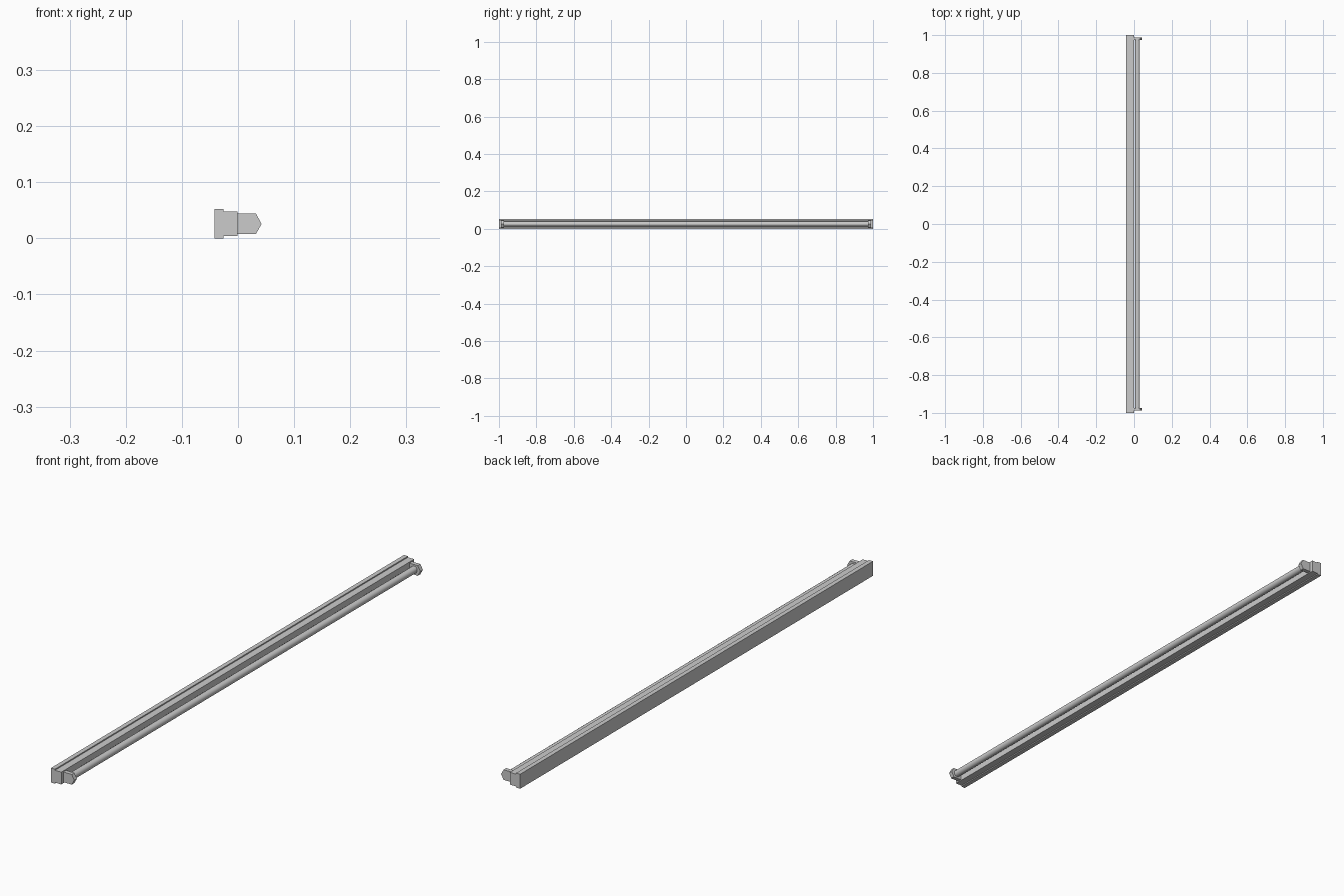
import bpy, bmesh, math

if "Cube" in bpy.data.objects:
    bpy.data.objects.remove(bpy.data.objects["Cube"])

def extrude_y(name, profile, y0, y1):
    """Closed prism from an (x, z) profile running along y."""
    bm = bmesh.new()
    face = bm.faces.new([bm.verts.new((x, y0, z)) for x, z in profile])
    ext = bmesh.ops.extrude_face_region(bm, geom=[face])
    moved = [v for v in ext["geom"] if isinstance(v, bmesh.types.BMVert)]
    bmesh.ops.translate(bm, verts=moved, vec=(0, y1 - y0, 0))
    bmesh.ops.recalc_face_normals(bm, faces=bm.faces[:])
    mesh = bpy.data.meshes.new(name)
    bm.to_mesh(mesh)
    bm.free()
    obj = bpy.data.objects.new(name, mesh)
    bpy.context.collection.objects.link(obj)
    return obj

def rect(x0, x1, z0, z1):
    return [(x0, z0), (x1, z0), (x1, z1), (x0, z1)]

# Mounting rail and the slightly narrower housing in front of it
extrude_y("mounting_rail", rect(-0.042, -0.026, 0, 0.052), -1, 1)
extrude_y("housing", rect(-0.026, -0.001, 0.004, 0.048), -1, 1)

# Pointed lamp holders at both ends
holder = [(-0.001, 0.0075), (0.032, 0.0075), (0.042, 0.0257),
          (0.032, 0.044), (-0.001, 0.044)]
for side, label in ((-1, "front"), (1, "back")):
    extrude_y(label + "_lamp_holder", holder, side * 0.973, side * 0.988)

# Round lamp tube held between them
bpy.ops.mesh.primitive_cylinder_add(vertices=16, radius=0.0125, depth=1.946,
                                    location=(0.0175, 0, 0.0257),
                                    rotation=(math.pi / 2, 0, 0))
tube = bpy.context.object
tube.name = "lamp_tube"
bpy.ops.object.shade_smooth_by_angle(angle=math.radians(40))
